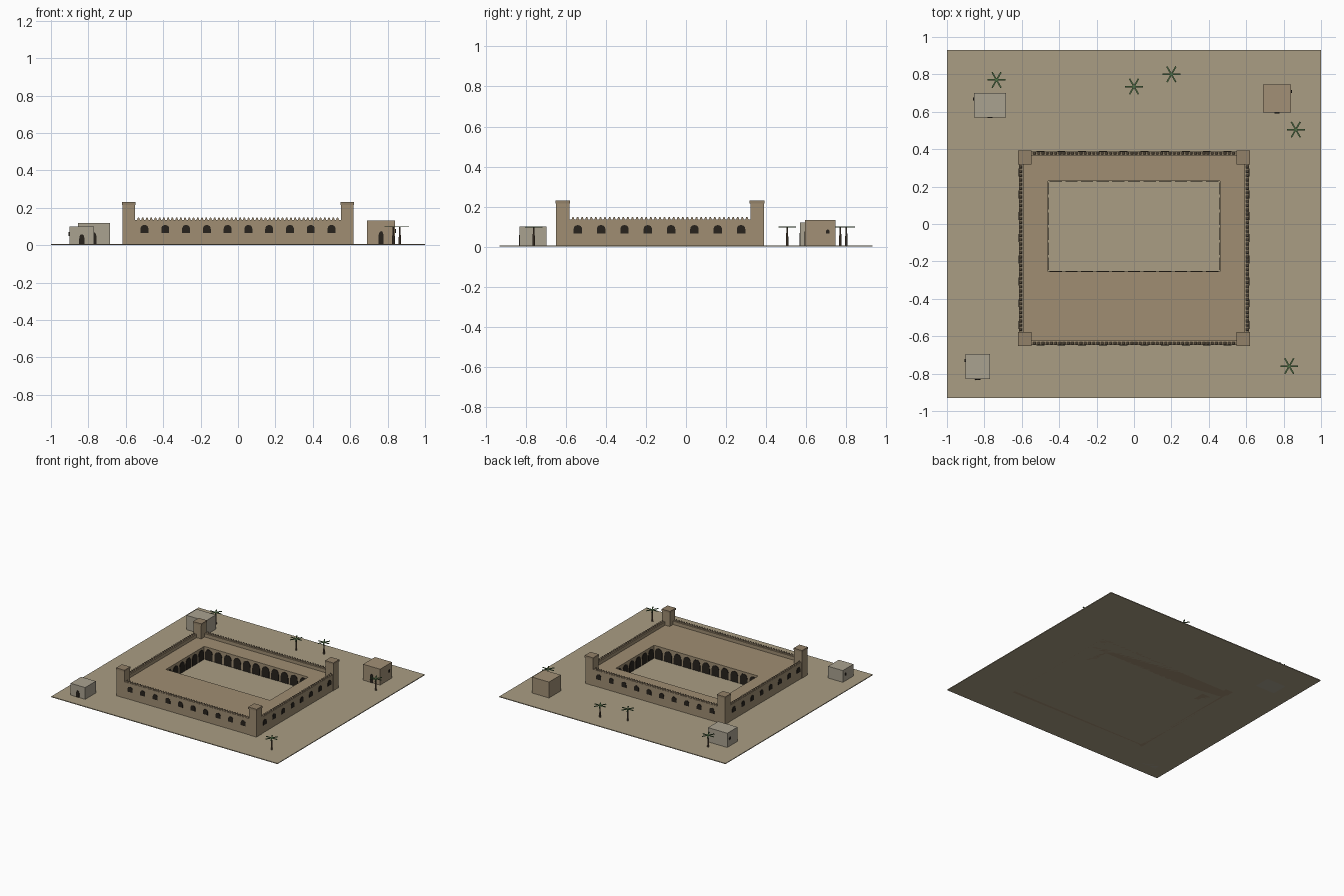
import bpy, bmesh
from math import pi, cos, sin, radians
from mathutils import Matrix, Vector

if "Cube" in bpy.data.objects:
    bpy.data.objects.remove(bpy.data.objects["Cube"])


def mat(name, c):
    m = bpy.data.materials.new(name)
    m.diffuse_color = (*c, 1)
    m.use_nodes = True
    m.node_tree.nodes["Principled BSDF"].inputs["Base Color"].default_value = m.diffuse_color
    return m


SAND = mat("sand", (0.40, 0.34, 0.23))
STONE = mat("stone", (0.35, 0.27, 0.17))
TRIM = mat("trim", (0.29, 0.22, 0.14))
MUD = mat("mudbrick", (0.36, 0.28, 0.18))
PALE = mat("pale_plaster", (0.40, 0.36, 0.28))
DARK = mat("dark_opening", (0.02, 0.016, 0.012))
TRUNK = mat("palm_trunk", (0.12, 0.08, 0.05))
LEAF = mat("palm_leaf", (0.08, 0.16, 0.06))


def finish(name, bm, m):
    bmesh.ops.recalc_face_normals(bm, faces=bm.faces)
    me = bpy.data.meshes.new(name)
    bm.to_mesh(me)
    bm.free()
    me.materials.append(m)
    ob = bpy.data.objects.new(name, me)
    bpy.context.collection.objects.link(ob)
    return ob


def add_box(bm, x0, x1, y0, y1, z0, z1):
    M = Matrix.Translation(((x0+x1)/2, (y0+y1)/2, (z0+z1)/2)) @ Matrix.Diagonal((x1-x0, y1-y0, z1-z0, 1))
    bmesh.ops.create_cube(bm, size=1, matrix=M)


def box(name, m, *dims):
    bm = bmesh.new()
    add_box(bm, *dims)
    return finish(name, bm, m)


def add_arch(bm, x, y, z, w, h, ang, depth=0.006):
    """Pointed arch panel; ang turns its face away from -y."""
    spring = h * 0.5
    right = [(w/2 * cos(t*pi/8)**0.8, spring + (h-spring) * sin(t*pi/8)) for t in range(4)]
    pts = [(-w/2, 0), (w/2, 0)] + right + [(0, h)] + [(-a, b) for a, b in reversed(right)]
    M = Matrix.Translation((x, y, z)) @ Matrix.Rotation(ang, 4, 'Z')
    rings = [[bm.verts.new(M @ Vector((a, d, b))) for a, b in pts] for d in (-depth/2, depth/2)]
    bm.faces.new(rings[0])
    bm.faces.new(rings[1][::-1])
    n = len(pts)
    for i in range(n):
        j = (i+1) % n
        bm.faces.new((rings[0][i], rings[1][i], rings[1][j], rings[0][j]))


def spread(a, b, n):
    return [a + (b-a)*i/(n-1) for i in range(n)]


G = 0.006                                # ground top
X, Y0, Y1 = 0.615, -0.647, 0.387         # building outline
CX, CY0, CY1 = 0.46, -0.253, 0.23        # courtyard outline
ROOF, WALL, T = 0.108, 0.135, 0.024

box("ground_slab", SAND, -1, 1, -0.93, 0.93, 0, G)

# Roofed wings round the courtyard
ix, iy0, iy1 = X-T, Y0+T, Y1-T
box("front_hall", STONE, -ix, ix, iy0, CY0, 0, ROOF)
box("back_gallery", STONE, -ix, ix, CY1, iy1, 0, ROOF)
box("left_gallery", STONE, -ix, -CX, CY0, CY1, 0, ROOF)
box("right_gallery", STONE, CX, ix, CY0, CY1, 0, ROOF)

# Outer walls rising into a parapet
box("front_wall", STONE, -X, X, Y0, iy0, 0, WALL)
box("back_wall", STONE, -X, X, iy1, Y1, 0, WALL)
box("left_wall", STONE, -X, -ix, iy0, iy1, 0, WALL)
box("right_wall", STONE, ix, X, iy0, iy1, 0, WALL)

# Pointed merlons along every wall
bm = bmesh.new()


def merlon(x, y):
    M = Matrix.Translation((x, y, WALL+0.0065)) @ Matrix.Rotation(pi/4, 4, 'Z')
    bmesh.ops.create_cone(bm, cap_ends=True, segments=4, radius1=0.011, radius2=0.004, depth=0.015, matrix=M)


for x in spread(-0.532, 0.532, 48):
    merlon(x, Y0+0.009)
    merlon(x, Y1-0.009)
for y in spread(Y0+0.083, Y1-0.083, 39):
    merlon(-X+0.009, y)
    merlon(X-0.009, y)
finish("merlons", bm, TRIM)

# Corner towers with caps
for sx, side in ((-1, "left"), (1, "right")):
    for yc, end in ((-0.615, "front"), (0.355, "back")):
        xc = sx*0.584
        box(f"tower_{end}_{side}", STONE, xc-.034, xc+.034, yc-.034, yc+.034, 0, 0.215)
        box(f"tower_cap_{end}_{side}", TRIM, xc-.037, xc+.037, yc-.037, yc+.037, 0.215, 0.23)

# Outer windows
bm = bmesh.new()
for x in spread(-0.5, 0.5, 10):
    add_arch(bm, x, Y0, 0.066, 0.042, 0.042, 0)
    add_arch(bm, x, Y1, 0.066, 0.042, 0.042, pi)
for y in spread(-0.54, 0.275, 8):
    add_arch(bm, X, y, 0.066, 0.042, 0.042, pi/2)
    add_arch(bm, -X, y, 0.066, 0.042, 0.042, -pi/2)
finish("outer_windows", bm, DARK)

# Courtyard arcade
bm = bmesh.new()
for i in range(11):
    x = -CX + 2*CX*(i+0.5)/11
    add_arch(bm, x, CY1, G, 0.066, 0.086, 0)
    add_arch(bm, x, CY0, G, 0.066, 0.086, pi)
for i in range(6):
    y = CY0 + (CY1-CY0)*(i+0.5)/6
    add_arch(bm, -CX, y, G, 0.066, 0.086, pi/2)
    add_arch(bm, CX, y, G, 0.066, 0.086, -pi/2)
finish("courtyard_arches", bm, DARK)

# Small houses with an arched door and side windows
houses = [(-0.90, -0.77, -0.83, -0.695, 0.10, PALE, -1), (-0.855, -0.685, 0.57, 0.70, 0.12, PALE, -1),
          (0.69, 0.84, 0.595, 0.745, 0.133, MUD, 1)]
for n, (x0, x1, y0, y1, h, m, s) in enumerate(houses, 1):
    box(f"house_{n}", m, x0, x1, y0, y1, 0, h)
    bm = bmesh.new()
    add_arch(bm, (x0+x1)/2, y0, G, 0.028, h*0.52, 0)
    add_arch(bm, x1 if s > 0 else x0, y0+(y1-y0)*0.75, h*0.5, 0.016, 0.02, s*pi/2, 0.01)
    finish(f"house_openings_{n}", bm, DARK)

# Palms: tapered trunk and six flat fronds
for n, (x, y) in enumerate([(-.735, .77), (0, .735), (.2, .80), (.865, .505), (.83, -.76)], 1):
    bm = bmesh.new()
    bmesh.ops.create_cone(bm, cap_ends=True, segments=8, radius1=0.007, radius2=0.0035, depth=0.094,
                          matrix=Matrix.Translation((x, y, G+0.047)))
    finish(f"palm_trunk_{n}", bm, TRUNK)
    bm = bmesh.new()
    for k in range(6):
        M = (Matrix.Translation((x, y, 0.099)) @ Matrix.Rotation(k*pi/3, 4, 'Z')
             @ Matrix.Translation((0.024, 0, 0)) @ Matrix.Diagonal((0.048, 0.008, 0.004, 1)))
        bmesh.ops.create_cube(bm, size=1, matrix=M)
    finish(f"palm_fronds_{n}", bm, LEAF)
